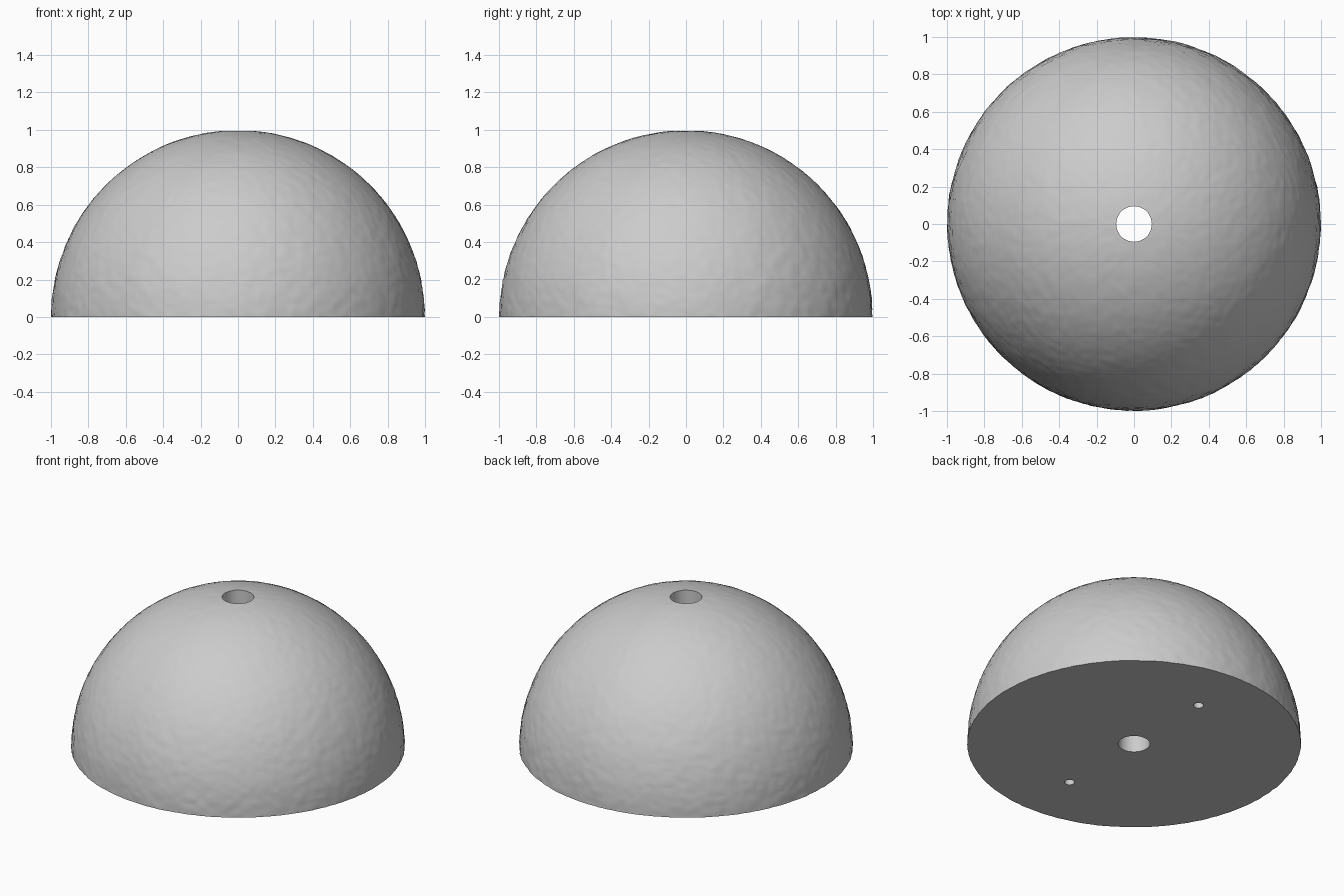
import bpy
import bmesh
from math import radians
from mathutils import Vector, noise

default = bpy.data.objects.get("Cube")
if default:
    bpy.data.objects.remove(default, do_unlink=True)

BORE_RADIUS = 0.095
PIN_RADIUS = 0.03
PIN_OFFSET = 0.6
PIN_DEPTH = 0.2

# Plain grey material
grey = bpy.data.materials.new("stone_grey")
grey.use_nodes = True
colour = (0.6, 0.6, 0.6, 1)
grey.diffuse_color = colour
grey.node_tree.nodes["Principled BSDF"].inputs["Base Color"].default_value = colour


def roughness(direction):
    """Shallow lumps, strongest near the base and fading toward the top."""
    broad = noise.noise(direction * 9)
    fine = noise.noise(Vector((direction.x, direction.y, direction.z * 1.6)) * 22)
    return (0.002 * broad + 0.004 * fine) * (1 - 0.65 * direction.z)


# Half sphere with a rough surface and a flat base
bm = bmesh.new()
bmesh.ops.create_uvsphere(bm, u_segments=320, v_segments=160, radius=1)
bmesh.ops.bisect_plane(bm, geom=bm.verts[:] + bm.edges[:] + bm.faces[:], dist=1e-5,
                       plane_co=(0, 0, 0), plane_no=(0, 0, 1), clear_inner=True)
for v in bm.verts:
    direction = v.co.normalized()
    v.co = direction * (0.997 + roughness(direction))
    if abs(direction.z) < 1e-4:
        v.co.z = 0
rim = [e for e in bm.edges if e.is_boundary]
bmesh.ops.contextual_create(bm, geom=rim)
bmesh.ops.recalc_face_normals(bm, faces=bm.faces[:])
mesh = bpy.data.meshes.new("dome")
bm.to_mesh(mesh)
bm.free()
mesh.materials.append(grey)
dome = bpy.data.objects.new("dome", mesh)
bpy.context.collection.objects.link(dome)


def drill(name, radius, y, bottom, top):
    """Cut a round vertical hole into the dome."""
    bpy.ops.mesh.primitive_cylinder_add(vertices=64, radius=radius, depth=top - bottom,
                                        location=(0, y, (top + bottom) / 2))
    cutter = bpy.context.object
    cutter.name = name
    cutter.hide_render = True
    cutter.data.materials.append(grey)
    cut = dome.modifiers.new(name, "BOOLEAN")
    cut.operation = "DIFFERENCE"
    cut.solver = "EXACT"
    cut.object = cutter
    bpy.ops.object.select_all(action="DESELECT")
    dome.select_set(True)
    bpy.context.view_layer.objects.active = dome
    bpy.ops.object.modifier_apply(modifier=cut.name)
    bpy.data.objects.remove(cutter, do_unlink=True)


# Central bore right through, and two blind pin holes in the base
drill("bore", BORE_RADIUS, 0, -0.5, 1.5)
for side in (-1, 1):
    drill("pin_hole", PIN_RADIUS, side * PIN_OFFSET, -0.1, PIN_DEPTH)

bpy.ops.object.shade_smooth_by_angle(angle=radians(35))
